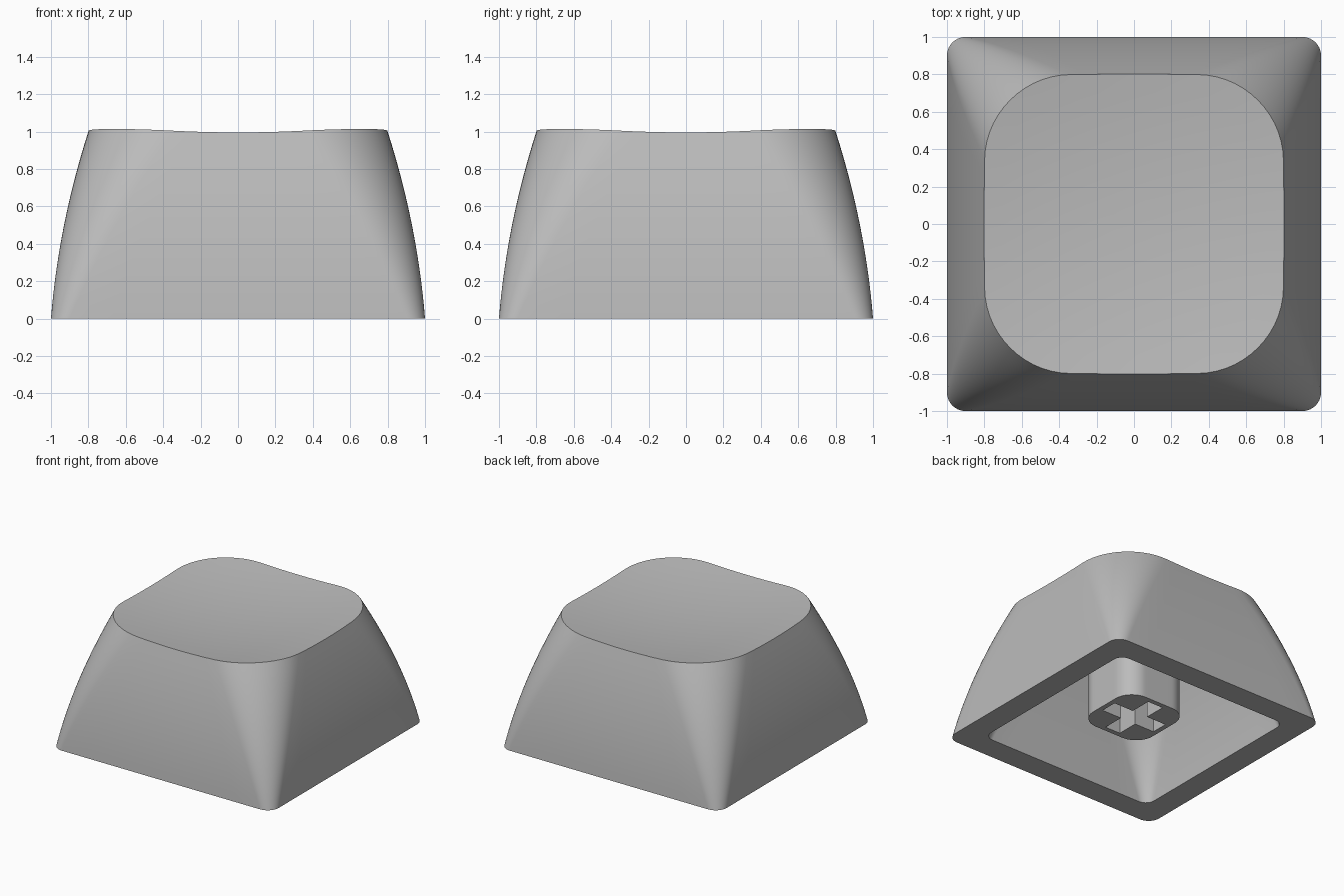
import bpy, bmesh, math
from mathutils import Vector

cube = bpy.data.objects.get("Cube")
if cube:
    bpy.data.objects.remove(cube, do_unlink=True)

grey = bpy.data.materials.new("grey plastic")
grey.use_nodes = True
grey.diffuse_color = (0.5, 0.5, 0.5, 1)
grey.node_tree.nodes["Principled BSDF"].inputs["Base Color"].default_value = (0.5, 0.5, 0.5, 1)

ARC, STRAIGHT = 14, 8


def rounded_square(half, radius):
    """Points around a rounded square: an arc, then a divided straight edge, four times."""
    pts = []
    inner = half - radius
    for q in range(4):
        turn = q * math.pi / 2
        for i in range(ARC + 1):
            a = i / ARC * math.pi / 2
            p = Vector((inner + radius * math.cos(a), inner + radius * math.sin(a)))
            pts.append(turned(p, turn))
        for i in range(1, STRAIGHT):
            p = Vector((inner * (1 - 2 * i / STRAIGHT), half))
            pts.append(turned(p, turn))
    return pts


def turned(p, a):
    c, s = math.cos(a), math.sin(a)
    return Vector((p.x * c - p.y * s, p.x * s + p.y * c))


def loft(name, rings):
    """Join closed rings in order; close both ends with a fan or a single face."""
    bm = bmesh.new()
    loops = [[bm.verts.new(p) for p in ring] for ring in rings]
    for a, b in zip(loops, loops[1:]):
        n = max(len(a), len(b))
        for i in range(n):
            j = (i + 1) % n
            if len(a) == 1:
                bm.faces.new((a[0], b[j], b[i]))
            elif len(b) == 1:
                bm.faces.new((a[i], a[j], b[0]))
            else:
                bm.faces.new((a[i], a[j], b[j], b[i]))
    for end in (loops[0], loops[-1]):
        if len(end) > 1:
            bm.faces.new(end)
    bmesh.ops.recalc_face_normals(bm, faces=bm.faces)
    mesh = bpy.data.meshes.new(name)
    bm.to_mesh(mesh)
    bm.free()
    mesh.materials.append(grey)
    obj = bpy.data.objects.new(name, mesh)
    bpy.context.collection.objects.link(obj)
    return obj


def smooth(obj):
    bpy.ops.object.select_all(action="DESELECT")
    obj.select_set(True)
    bpy.context.view_layer.objects.active = obj
    bpy.ops.object.shade_smooth_by_angle(angle=math.radians(32))


def dish(p):
    """Height of the shallow bowl in the top."""
    return 0.944 + p.length_squared / 12.6


def wall(z):
    """Outline of the cap at a height: narrower and rounder towards the top."""
    return rounded_square(1 - 0.08 * z - 0.12 * z * z, 0.1 + 0.35 * z)


# Find where each wall column meets the dish
count = len(wall(0))
rim = []
for i in range(count):
    z = 1.0
    for _ in range(4):
        z = dish(wall(z)[i])
    rim.append(z)

# Outer shell from base to the centre of the dish
LEVELS, RINGS = 14, 8
shell = []
for k in range(LEVELS + 1):
    t = k / LEVELS
    shell.append([wall(t * rim[i])[i].to_3d() + Vector((0, 0, t * rim[i])) for i in range(count)])
edge = [p.to_2d() for p in shell[-1]]
for k in range(RINGS - 1, 0, -1):
    flat = [p * (k / RINGS) for p in edge]
    shell.append([Vector((p.x, p.y, dish(p))) for p in flat])
shell.append([Vector((0, 0, dish(Vector((0, 0)))))])

# Hollow cap: the cavity is a smaller copy of the shell
cavity = [[p * 0.8 for p in ring] for ring in reversed(shell)]
smooth(loft("cap_shell", cavity + shell))

# Stem under the cap, with a cross-shaped socket
post = rounded_square(0.29, 0.16)
stem = loft("stem", [[Vector((p.x, p.y, z)) for p in post] for z in (0.11, 0.8)])
bpy.context.view_layer.objects.active = stem
for size in ((0.5, 0.14), (0.14, 0.5)):
    bpy.ops.mesh.primitive_cube_add(size=1, location=(0, 0, 0.3))
    cutter = bpy.context.object
    cutter.name = "socket_cutter"
    cutter.scale = (size[0], size[1], 0.5)
    cutter.hide_render = True
    bpy.context.view_layer.update()
    mod = stem.modifiers.new("socket", "BOOLEAN")
    mod.operation = "DIFFERENCE"
    mod.solver = "EXACT"
    mod.object = cutter
    bpy.context.view_layer.objects.active = stem
    bpy.ops.object.modifier_apply(modifier=mod.name)
    bpy.data.objects.remove(cutter, do_unlink=True)
smooth(stem)
